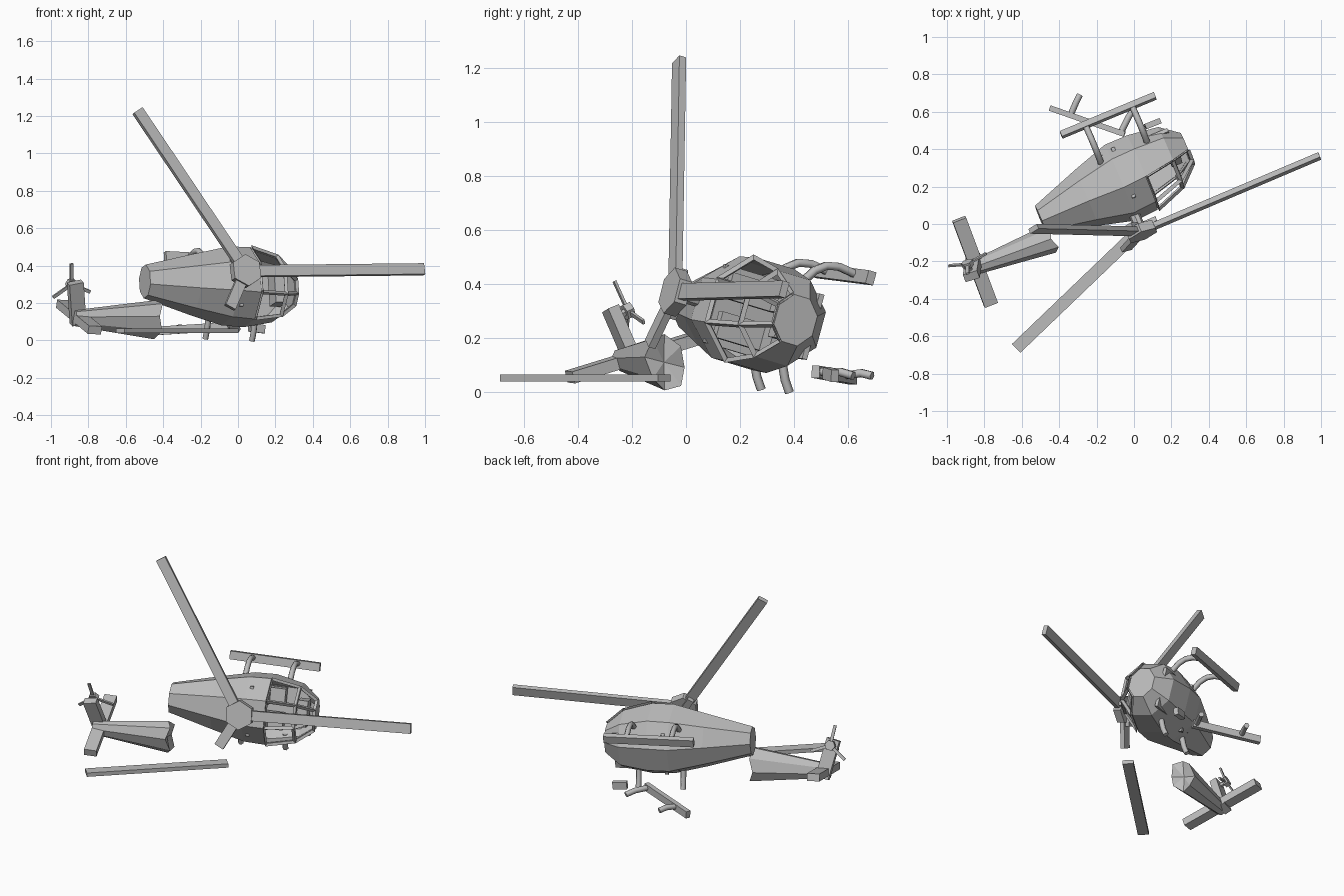
import bpy, bmesh, math
from mathutils import Vector, Matrix

cube = bpy.data.objects.get("Cube")
if cube:
    bpy.data.objects.remove(cube, do_unlink=True)

grey = bpy.data.materials.new("plain_grey")
grey.use_nodes = True
colour = (0.5, 0.5, 0.5, 1)
grey.diffuse_color = colour
grey.node_tree.nodes["Principled BSDF"].inputs["Base Color"].default_value = colour


def finish(name, bm, matrix=None):
    bmesh.ops.recalc_face_normals(bm, faces=bm.faces)
    mesh = bpy.data.meshes.new(name)
    bm.to_mesh(mesh)
    bm.free()
    mesh.materials.append(grey)
    obj = bpy.data.objects.new(name, mesh)
    bpy.context.collection.objects.link(obj)
    if matrix:
        obj.matrix_world = matrix
    return obj


def frame(origin, forward, up):
    """Local x = forward, y = left, z = up."""
    x = Vector(forward).normalized()
    z = Vector(up)
    z = (z - x * z.dot(x)).normalized()
    m = Matrix((x, z.cross(x), z)).transposed().to_4x4()
    m.translation = Vector(origin)
    return m


def bar(name, p0, p1, width, thick, up, parent=None):
    p0, p1 = Vector(p0), Vector(p1)
    m = frame((p0 + p1) / 2, p1 - p0, up)
    size = Matrix.Diagonal(((p1 - p0).length, width, thick, 1))
    bm = bmesh.new()
    bmesh.ops.create_cube(bm, size=1, matrix=size)
    return finish(name, bm, parent @ m if parent else m)


def prism(name, matrix, radius, depth, sides=6, z=0):
    bm = bmesh.new()
    bmesh.ops.create_cone(bm, cap_ends=True, segments=sides, radius1=radius, radius2=radius,
                          depth=depth, matrix=Matrix.Translation((0, 0, z)))
    return finish(name, bm, matrix)


def pipe(name, points, radius, matrix):
    curve = bpy.data.curves.new(name, "CURVE")
    curve.dimensions = "3D"
    curve.bevel_depth = radius
    curve.bevel_resolution = 1
    curve.use_fill_caps = True
    spline = curve.splines.new("POLY")
    spline.points.add(len(points) - 1)
    for p, co in zip(spline.points, points):
        p.co = (*co, 1)
    curve.materials.append(grey)
    obj = bpy.data.objects.new(name, curve)
    bpy.context.collection.objects.link(obj)
    obj.matrix_world = matrix
    return obj


def ring(bm, x, low, high, half, jag=0):
    verts = []
    for i in range(8):
        a = math.radians(22.5 + 45 * i)
        k = 1 / math.cos(math.radians(22.5))
        verts.append(bm.verts.new((x + jag * (-1) ** i, half * k * math.cos(a),
                                   (low + high) / 2 + (high - low) / 2 * k * math.sin(a))))
    return verts


def loft(bm, rings, keep=lambda station, side: True):
    for n, (a, b) in enumerate(zip(rings, rings[1:])):
        for i in range(8):
            if keep(n, i):
                j = (i + 1) % 8
                bm.faces.new((a[i], a[j], b[j], b[i]))


# Toppled fuselage: local origin at the rotor hub
HUB = Vector((0.04, -0.04, 0.37))
UP = Vector((0.373, -0.888, 0.266))
body = frame(HUB, (0.92, 0.385, -0.04), UP)
STATIONS = [(-0.47, -0.35, -0.20, 0.085), (-0.2, -0.44, -0.14, 0.15), (0, -0.5, -0.09, 0.195),
            (0.13, -0.5, -0.10, 0.2), (0.3, -0.48, -0.16, 0.165), (0.4, -0.41, -0.25, 0.09)]


def glazed(station, side):
    return station >= 3 and side in (0, 1, 2)


bm = bmesh.new()
rings = [ring(bm, *s) for s in STATIONS]
loft(bm, rings, lambda n, i: not glazed(n, i))
bm.faces.new(rings[0])
bm.faces.new(rings[-1])
hull = finish("fuselage_shell", bm, body)
shell = hull.modifiers.new("shell", "SOLIDIFY")
shell.thickness = 0.012

# Open canopy frame
bm = bmesh.new()
rings = [ring(bm, *s) for s in STATIONS]
loft(bm, rings, glazed)
bmesh.ops.delete(bm, geom=[v for v in bm.verts if not v.link_faces], context="VERTS")
canopy = finish("canopy_frame", bm, body)
wire = canopy.modifiers.new("bars", "WIREFRAME")
wire.thickness = 0.025

# Cabin interior
bar("cabin_floor", (-0.05, 0, -0.43), (0.34, 0, -0.43), 0.25, 0.02, (0, 0, 1), body)
bar("rear_bulkhead", (0.02, 0, -0.3), (0.04, 0, -0.3), 0.3, 0.3, (0, 0, 1), body)
for name, y in (("left", 0.075), ("right", -0.075)):
    bar(name + "_seat", (0.08, y, -0.37), (0.2, y, -0.37), 0.1, 0.06, (0, 0, 1), body)
    bar(name + "_seat_back", (0.07, y, -0.26), (0.11, y, -0.26), 0.1, 0.2, (0, 0, 1), body)
bar("dashboard", (0.29, 0, -0.33), (0.35, 0, -0.33), 0.16, 0.09, (0, 0, 1), body)

# Main rotor, two whole blades and one snapped
rotor = frame(HUB, (0.92, 0.39, 0.01), UP)
prism("rotor_hub", rotor, 0.088, 0.05)
prism("rotor_mast", rotor, 0.03, 0.12, 8, -0.07)
for i, (name, reach) in enumerate((("front_blade", 1.035), ("raised_blade", 1.035),
                                   ("snapped_blade_root", 0.23))):
    turn = rotor @ Matrix.Rotation(math.radians(120 * i), 4, "Z")
    bar(name, (0.05, 0, 0), (reach, 0, 0), 0.06, 0.028, (0, 0, 1), turn)
    bar(name + "_grip", (0.03, 0, -0.03), (0.1, 0, -0.03), 0.04, 0.025, (0, 0, 1), turn)
bar("fallen_blade", (-0.63, -0.665, 0.052), (-0.02, -0.08, 0.052), 0.065, 0.025, (0, 0, 1))

# Landing gear still on the body
for name, x in (("rear", -0.06), ("front", 0.21)):
    pipe(name + "_left_strut", [(x, 0.15, -0.39), (x, 0.21, -0.43), (x, 0.24, -0.47),
                                (x, 0.25, -0.52), (x, 0.24, -0.6)], 0.017, body)
    pipe(name + "_right_strut_stub", [(x, -0.15, -0.4), (x, -0.21, -0.43), (x, -0.25, -0.46)],
         0.017, body)
bar("left_skid", (-0.2, 0.24, -0.6), (0.345, 0.235, -0.6), 0.05, 0.032, (0, 0, 1), body)

# Torn-off right skid and its fragment
bar("fallen_skid", (-0.45, 0.62, 0.05), (-0.05, 0.48, 0.075), 0.03, 0.045, (0, 0, 1))
pipe("fallen_rear_strut", [(-0.34, 0.58, 0.06), (-0.31, 0.65, 0.07), (-0.29, 0.69, 0.06)],
     0.017, Matrix())
pipe("fallen_front_strut", [(-0.07, 0.49, 0.075), (-0.03, 0.57, 0.075), (0, 0.62, 0.06)],
     0.017, Matrix())
bar("skid_fragment", (0.06, 0.52, 0.07), (0.14, 0.552, 0.06), 0.03, 0.045, (0, 0, 1))

# Detached tail boom with a torn front edge
TAIL_UP = Vector((0.149, -0.253, 0.947))
tail = frame((-0.435, -0.075, 0.11), (0.93, 0.35, -0.02), TAIL_UP)
bm = bmesh.new()
rings = [ring(bm, 0, -0.1, 0.1, 0.07, 0.012), ring(bm, -0.47, -0.04, 0.04, 0.035)]
loft(bm, rings)
bm.faces.new(rings[1])
center = bm.verts.new((-0.02, 0, 0))
for i in range(8):
    bm.faces.new((rings[0][i], rings[0][(i + 1) % 8], center))
finish("tail_boom", bm, tail)

# Swept fin and stabiliser
bar("tail_fin", (-0.855, -0.185, 0.09), (-0.87, -0.28, 0.31), 0.08, 0.045, (0.33, -0.89, -0.29))
bar("stabiliser", (-0.935, 0.025, 0.195), (-0.765, -0.43, 0.055), 0.075, 0.045, TAIL_UP)

# Tail rotor
AXLE = Vector((0.36, -0.9, -0.41))
tail_rotor = frame((-0.89, -0.215, 0.3), (0, -0.05, 0.11), AXLE)
prism("tail_rotor_hub", tail_rotor, 0.032, 0.03)
prism("tail_rotor_axle", tail_rotor, 0.015, 0.08, 6, 0.03)
for i in range(3):
    turn = tail_rotor @ Matrix.Rotation(math.radians(120 * i), 4, "Z")
    bar("tail_rotor_blade_%d" % (i + 1), (0.01, 0, 0), (0.122, 0, 0), 0.018, 0.01,
        (0, 0, 1), turn)
